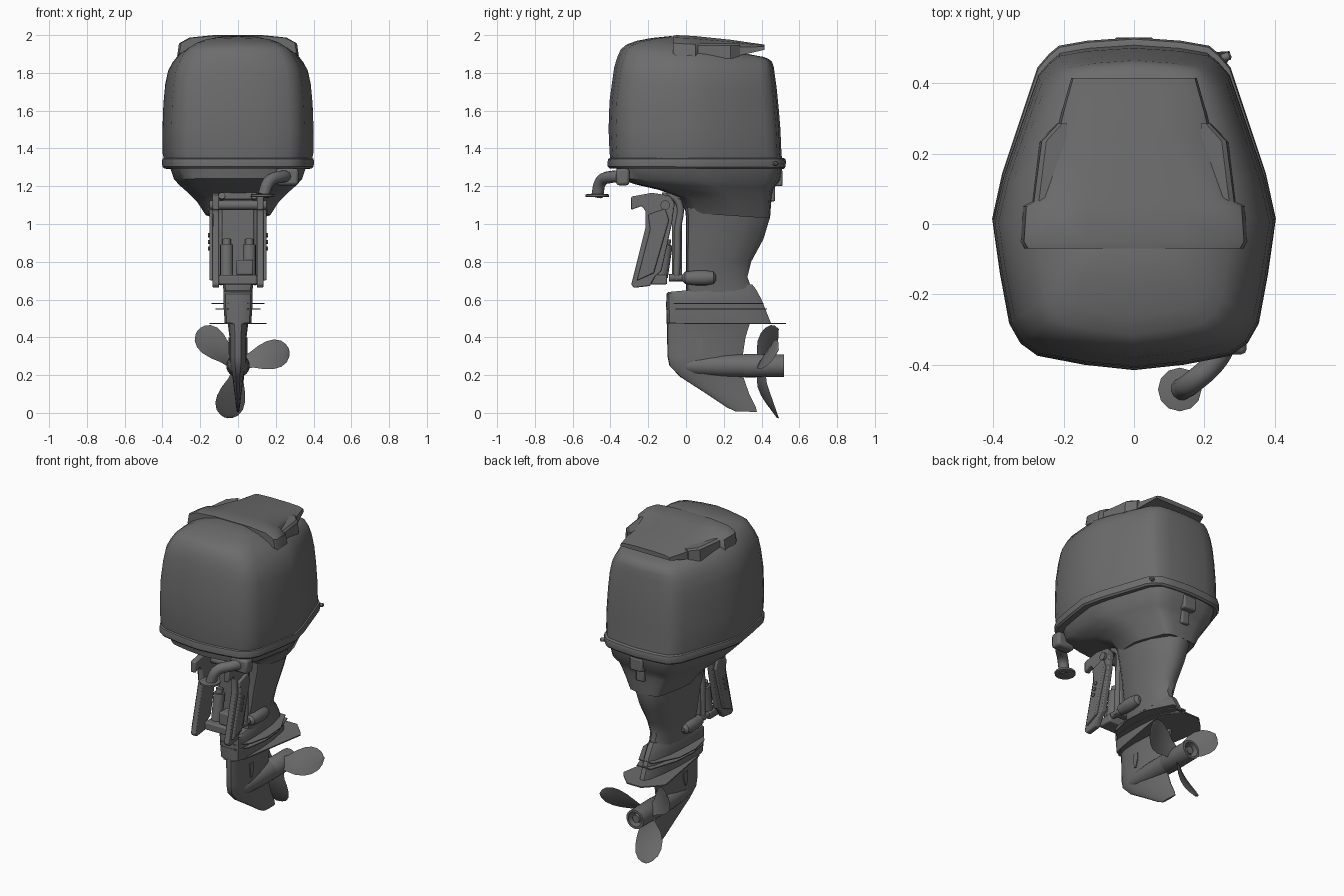
import bpy, bmesh, math
from mathutils import Vector, Matrix

cube = bpy.data.objects.get("Cube")
if cube:
    bpy.data.objects.remove(cube, do_unlink=True)

grey = bpy.data.materials.new("dark_grey")
grey.use_nodes = True
grey.diffuse_color = (0.15, 0.15, 0.15, 1)
grey.node_tree.nodes["Principled BSDF"].inputs["Base Color"].default_value = (0.15, 0.15, 0.15, 1)


def finish(name, bm, bevel=0, angle=35):
    bmesh.ops.recalc_face_normals(bm, faces=bm.faces)
    me = bpy.data.meshes.new(name)
    bm.to_mesh(me)
    bm.free()
    ob = bpy.data.objects.new(name, me)
    bpy.context.collection.objects.link(ob)
    me.materials.append(grey)
    if bevel:
        mod = ob.modifiers.new("Bevel", "BEVEL")
        mod.width, mod.segments = bevel, 2
    bpy.ops.object.select_all(action="DESELECT")
    ob.select_set(True)
    bpy.context.view_layer.objects.active = ob
    bpy.ops.object.shade_smooth_by_angle(angle=math.radians(angle))
    return ob


def loft(name, rings, bevel=0, angle=35):
    """Skin a list of closed rings with equal point counts and cap the ends."""
    bm = bmesh.new()
    rows = [[bm.verts.new(p) for p in ring] for ring in rings]
    n = len(rows[0])
    for a, b in zip(rows, rows[1:]):
        for i in range(n):
            j = (i + 1) % n
            bm.faces.new((a[i], a[j], b[j], b[i]))
    bm.faces.new(rows[0])
    bm.faces.new(rows[-1])
    return finish(name, bm, bevel, angle)


def plan_loft(name, outline, sections, angle=35):
    """Sections: front z, back z, front y, back y, half width."""
    full = outline + [(-u, v) for u, v in outline[-2:0:-1]]
    return loft(name, [[(u * hw, yf + v * (yb - yf), zf + v * (zb - zf)) for u, v in full]
                       for zf, zb, yf, yb, hw in sections], angle=angle)


def side_plate(name, profile, x0, x1, bevel=0):
    return loft(name, [[(x, y, z) for y, z in profile] for x in (x0, x1)], bevel)


def flat_plate(name, half, z0, z1):
    full = half + [(-x, y) for x, y in reversed(half) if x > 0]
    return loft(name, [[(x, y, z) for x, y in full] for z in (z0, z1)])


def box(name, lo, hi, bevel=0.008):
    (x0, y0, z0), (x1, y1, z1) = lo, hi
    return side_plate(name, [(y0, z0), (y1, z0), (y1, z1), (y0, z1)], x0, x1, bevel)


def rod(name, a, b, stations, sides=24):
    """Turned part from a to b; stations are (fraction, radius)."""
    a, b = Vector(a), Vector(b)
    q = (b - a).to_track_quat("Z", "Y")
    turn = [2 * math.pi * i / sides for i in range(sides)]
    return loft(name, [[a.lerp(b, t) + q @ Vector((r * math.cos(w), r * math.sin(w), 0))
                        for w in turn] for t, r in stations])


def pipe(name, points, radius):
    cu = bpy.data.curves.new(name, "CURVE")
    cu.dimensions, cu.bevel_depth, cu.bevel_resolution = "3D", radius, 4
    cu.use_fill_caps = True
    sp = cu.splines.new("BEZIER")
    sp.bezier_points.add(len(points) - 1)
    for p, co in zip(sp.bezier_points, points):
        p.co, p.handle_left_type, p.handle_right_type = co, "AUTO", "AUTO"
    ob = bpy.data.objects.new(name, cu)
    bpy.context.collection.objects.link(ob)
    cu.materials.append(grey)


HULL = [(0, 0), (.35, .016), (.68, .043), (.8, .08), (.88, .14), (.945, .29), (1, .455),
        (.93, .59), (.68, .91), (.6, .95), (.53, .975), (.33, .99), (0, 1)]
LEG = [(0, 0), (.5, .005), (.85, .03), (1, .1), (1, .45), (.85, .7), (.5, .93), (.2, 1), (0, 1)]
FOIL = [(0, 0), (.35, .01), (.65, .06), (.9, .18), (1, .4), (.85, .65), (.4, .9), (.12, 1), (0, 1)]

# Cowl, seam band and drive leg
plan_loft("cowl", HULL, [
    (1.33, 1.33, -.40, .51, .39), (1.38, 1.38, -.405, .505, .40), (1.5, 1.5, -.41, .50, .40),
    (1.65, 1.62, -.405, .49, .395), (1.76, 1.72, -.39, .48, .385), (1.83, 1.79, -.38, .47, .37),
    (1.88, 1.83, -.365, .465, .345), (1.925, 1.86, -.345, .455, .315), (1.95, 1.875, -.315, .435, .285),
    (1.97, 1.885, -.26, .41, .25), (1.985, 1.89, -.18, .38, .21), (1.995, 1.94, -.08, .12, .12)], 40)
plan_loft("seam_band", HULL, [
    (1.295, 1.29, -.405, .515, .39), (1.305, 1.3, -.415, .525, .4), (1.33, 1.33, -.415, .53, .403),
    (1.345, 1.345, -.412, .525, .4), (1.35, 1.35, -.40, .515, .39)])
plan_loft("lower_tray", HULL, [
    (1.3, 1.3, -.37, .51, .36), (1.24, 1.23, -.36, .50, .338), (1.21, 1.19, -.27, .465, .305),
    (1.18, 1.15, -.14, .455, .265), (1.14, 1.1, -.04, .45, .22), (1.06, 1.03, 0, .445, .17)])
plan_loft("drive_leg", LEG, [
    (1.15, 1.15, -.01, .44, .17), (1.03, 1.03, 0, .443, .15), (.92, .92, 0, .41, .125),
    (.8, .8, 0, .345, .105), (.72, .72, 0, .325, .085), (.63, .65, 0, .35, .075)])
plan_loft("leg_skirt", LEG, [
    (.64, .68, -.095, .35, .07), (.63, .655, -.103, .37, .078), (.58, .6, -.105, .4, .078),
    (.475, .475, -.103, .45, .07)])
plan_loft("gearcase_and_skeg", FOIL, [
    (.48, .48, -.1, .34, .055), (.4, .4, -.1, .315, .045), (.3, .3, -.098, .3, .045),
    (.25, .25, -.088, .3, .042), (.19, .2, -.03, .3, .03), (.1, .1, .11, .335, .018),
    (.03, .03, .215, .37, .01), (.008, .005, .26, .375, .006)])

# Raised air scoop on the cowl roof
scoop = []
for y, hw, top, edge in ((-.07, .31, 1.996, 1.905), (-.05, .322, 2, 1.89), (.05, .315, 1.995, 1.885),
                         (.075, .27, 1.992, 1.885), (.24, .225, 1.975, 1.885), (.32, .205, 1.963, 1.9),
                         (.415, .178, 1.95, 1.922)):
    half = [(1, edge), (.97, edge + .6 * (top - edge)), (.8, top - .12 * (top - edge)), (.4, top)]
    scoop.append([(u * hw, y, z) for u, z in half] + [(-u * hw, y, z) for u, z in reversed(half)])
loft("roof_scoop", scoop, angle=40)
for side, s in (("left", 1), ("right", -1)):
    vent = [(.2, .06), (.285, .06), (.262, .235), (.215, .285), (.2, .285)]
    loft(side + "_scoop_vent", [[(s * x * k, y, z) for x, y in vent]
                                for z, k in ((1.875, 1.02), (1.945, 1), (1.955, .95))])

# Thin spray plates
flat_plate("spray_plate_upper", [(.05, -.105), (.11, -.03), (.14, .1), (.13, .25), (.05, .41)], .577, .583)
flat_plate("spray_plate_middle", [(.05, -.105), (.1, -.03), (.12, .1), (.11, .25), (.05, .43)], .547, .553)
flat_plate("ventilation_plate", [(.03, -.103), (.075, -.03), (.1, .12), (.15, .42), (.13, .45), (.05, .53)], .47, .477)

# Propeller
rod("gearcase_torpedo", (0, -.07, .25), (0, .36, .25), [(0, .012), (.12, .035), (.3, .052), (.6, .06), (1, .06)])
rod("propeller_hub", (0, .3, .25), (0, .52, .25),
    [(0, .056), (.05, .062), (.9, .06), (1, .06), (1, .046), (.75, .043), (.75, .028), (.95, .024)])
for k in range(3):
    spin = Matrix.Translation((0, .4, .25)) @ Matrix.Rotation(math.radians(-15 - 120 * k), 4, "Y")
    rings = []
    for r, w in ((.04, .04), (.08, .05), (.13, .072), (.18, .083), (.22, .08), (.255, .062), (.275, .035), (.283, .01)):
        pitch = math.radians(38 - 80 * r)
        rake = 1.1 * max(0, r - .06) ** 1.7
        ring = []
        for u, t in ((-1, 0), (-.5, .004), (0, .006), (.5, .004), (1, 0), (.5, -.004), (0, -.006), (-.5, -.004)):
            ring.append(spin @ Vector((r, u * w * math.sin(pitch) + t + rake, u * w * math.cos(pitch) + .01)))
        rings.append(ring)
    loft("propeller_blade_%d" % (k + 1), rings, angle=60)

# Transom clamp bracket and swivel parts
clamp = [(-.29, 1.145), (-.29, 1.075), (-.235, 1.095), (-.215, 1.07), (-.215, .98), (-.29, .68),
         (-.275, .662), (-.19, .672), (-.165, .72), (-.13, .75), (-.075, 1.0), (-.06, 1.11), (-.085, 1.15), (-.18, 1.165)]
for side, s in (("left", 1), ("right", -1)):
    side_plate(side + "_clamp_bracket", clamp, s * .1, s * .135, .006)
    side_plate(side + "_clamp_rib", [(-.2, 1.05), (-.11, 1.08), (-.09, 1.02), (-.17, .74), (-.26, .7), (-.19, .97)],
               s * .13, s * .152, .006)
    for i in range(3):
        z = .87 + .035 * i
        rod("%s_clamp_bolt_%d" % (side, i + 1), (s * .14, -.185 + i * .01, z), (s * .158, -.185 + i * .01, z),
            [(0, .012), (1, .012)], 10)
    rod(side + "_mount_pad", (s * .09, -.02, .715), (s * .09, .16, .715),
        [(0, .015), (.08, .032), (.4, .04), (.7, .04), (.92, .032), (1, .012)], 16)
    rod(side + "_mount_link", (s * .085, -.09, .715), (s * .085, 0, .715), [(0, .02), (1, .018)], 12)
    pipe(side + "_swivel_arm", [(s * .085, -.13, 1.15), (s * .085, -.05, 1.13), (s * .085, -.045, .95), (s * .085, -.05, .7)], .018)
    rod(side + "_tilt_ram", (s * .06, -.13, .72), (s * .06, -.1, .92), [(0, .034), (.85, .034), (.86, .022), (1, .022)], 16)
box("swivel_housing", (-.085, -.075, .7), (.085, -.02, 1.17))
box("clamp_cross_beam", (-.1, -.2, .68), (.1, -.1, .73))
box("tilt_pump", (-.01, -.18, .73), (.08, -.1, .81))
rod("tilt_tube", (-.15, -.11, 1.1), (.15, -.11, 1.1), [(0, .025), (1, .025)], 16)
box("upper_mount", (-.1, -.1, 1.13), (.1, .03, 1.2))

# Rigging tube with flange at the front
box("tube_socket", (.2, -.37, 1.205), (.32, -.3, 1.295), .015)
pipe("rigging_tube", [(.27, -.32, 1.25), (.23, -.39, 1.25), (.165, -.45, 1.225), (.135, -.47, 1.15)], .032)
rod("tube_flange", (.13, -.47, 1.143), (.13, -.47, 1.158), [(0, .058), (.1, .062), (.9, .062), (1, .055)], 12)

# Rear latch, side knob and water intake
box("rear_latch", (-.045, .44, 1.2), (.045, .512, 1.285), .01)
box("rear_latch_pull", (-.028, .43, 1.12), (.028, .472, 1.21), .008)
rod("side_knob", (.25, .47, 1.32), (.275, .48, 1.32), [(0, .012), (.8, .012), (1, .006)], 12)
for s in (1, -1):
    side_plate("water_intake", [(.05, .4), (.09, .4), (.09, .36), (.075, .31), (.06, .31)], s * .04, s * .05)
